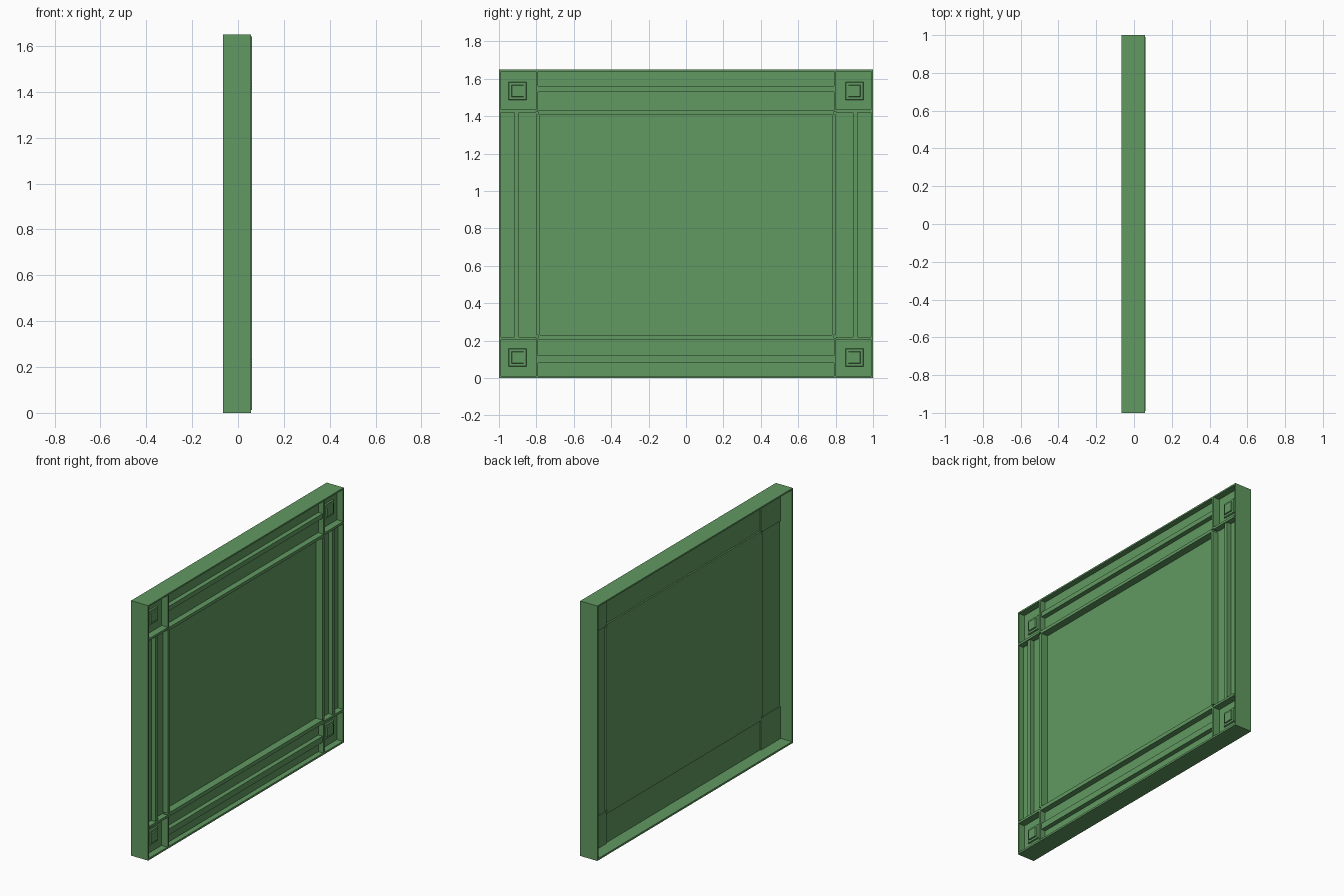
import bpy, bmesh
from mathutils import Vector

if "Cube" in bpy.data.objects:
    bpy.data.objects.remove(bpy.data.objects["Cube"])

green = bpy.data.materials.new("green_paint")
green.diffuse_color = (0.12, 0.32, 0.12, 1)
green.use_nodes = True
green.node_tree.nodes["Principled BSDF"].inputs["Base Color"].default_value = green.diffuse_color

BACK, RIM, FRONT = -0.065, 0.057, 0.06
PANEL, CORNER, RAIL = 0.012, 0.015, 0.022


def finish(name, bm):
    me = bpy.data.meshes.new(name)
    bm.to_mesh(me)
    bm.free()
    me.materials.append(green)
    ob = bpy.data.objects.new(name, me)
    bpy.context.collection.objects.link(ob)
    return ob


def add_box(bm, x0, x1, y0, y1, z0, z1):
    vs = bmesh.ops.create_cube(bm, size=1)["verts"]
    for v in vs:
        v.co = Vector(((x0 + x1) / 2 + v.co.x * (x1 - x0),
                       (y0 + y1) / 2 + v.co.y * (y1 - y0),
                       (z0 + z1) / 2 + v.co.z * (z1 - z0)))
    return vs


def boxes(name, items):
    bm = bmesh.new()
    for it in items:
        add_box(bm, *it)
    return finish(name, bm)


def sheet(name, x, y0, y1, z0, z1):
    bm = bmesh.new()
    bm.faces.new([bm.verts.new((x, y, z)) for y, z in
                  ((y0, z0), (y1, z0), (y1, z1), (y0, z1))])
    return finish(name, bm)


# Outer case: four walls, open at the back
boxes("outer_case", [
    (BACK, RIM, -1, 1, 0, 0.012),
    (BACK, RIM, -1, 1, 1.64, 1.65),
    (BACK, RIM, -1, -0.99, 0.012, 1.64),
    (BACK, RIM, 0.99, 1, 0.012, 1.64)])

# Large recessed centre panel
sheet("centre_panel", PANEL, -0.78, 0.78, 0.23, 1.41)

# Top and bottom rails: recessed floor, middle rib, inner ledge
for name, z0, z1, r0, r1, l0, l1 in (
        ("top_rail", 1.41, 1.64, 1.53, 1.56, 1.41, 1.43),
        ("bottom_rail", 0.012, 0.23, 0.08, 0.12, 0.205, 0.23)):
    sheet(name + "_floor", RAIL, -0.79, 0.79, z0, z1)
    boxes(name + "_ribs", [(RAIL, FRONT - 0.008, -0.79, 0.79, r0, r1),
                           (PANEL, FRONT, -0.79, 0.79, l0, l1)])

for s, side in ((-1, "left"), (1, "right")):
    def span(a, b):
        return (min(s * a, s * b), max(s * a, s * b))

    # Side stiles: recessed floor, middle rib, inner ledge
    sheet(side + "_stile_floor", RAIL, *span(0.78, 0.99), 0.215, 1.425)
    boxes(side + "_stile_ribs", [
        (RAIL, FRONT - 0.008, *span(0.892, 0.918), 0.22, 1.42),
        (PANEL, FRONT, *span(0.78, 0.80), 0.23, 1.41)])

    # Corner blocks: recessed square with thin borders and a stepped boss
    for label, z0, z1 in (("lower", 0.012, 0.215), ("upper", 1.425, 1.64)):
        edge = (0.205, 0.22) if label == "lower" else (1.42, 1.435)
        zc = 0.11 if label == "lower" else 1.535
        name = side + "_" + label + "_corner"
        sheet(name + "_floor", CORNER, *span(0.79, 0.99), z0, z1)
        boxes(name + "_border", [
            (CORNER, FRONT, *span(0.79, 0.802), z0, z1),
            (CORNER, FRONT, *span(0.802, 0.99), *edge)])
        bm = bmesh.new()
        for half, x0, x1 in ((0.048, CORNER, 0.024), (0.032, 0.024, 0.032)):
            vs = add_box(bm, x0, x1, s * 0.9 - half, s * 0.9 + half,
                         zc - half, zc + half)
            for v in vs:  # taper the front edge
                if v.co.x > (x0 + x1) / 2:
                    v.co.y = s * 0.9 + (v.co.y - s * 0.9) * 0.94
                    v.co.z = zc + (v.co.z - zc) * 0.94
        finish(name + "_boss", bm)
